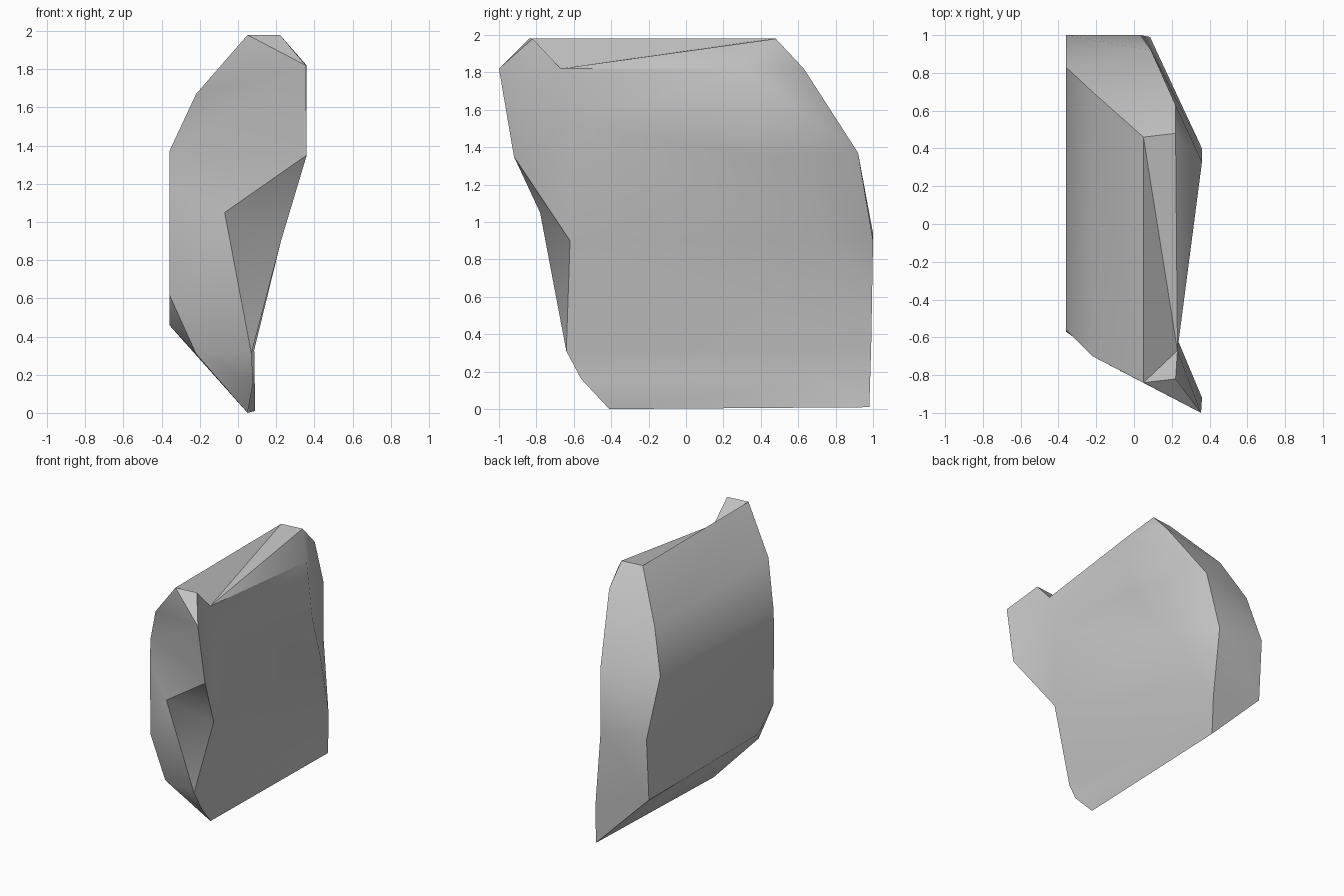
import bpy, bmesh, math

if "Cube" in bpy.data.objects:
    bpy.data.objects.remove(bpy.data.objects["Cube"])

# Edge lines of the boulder, each running from top to bottom
left_back = [(.05, .46, 1.98), (-.22, .70, 1.67), (-.36, .83, 1.37),
             (-.36, 1, .94), (-.36, .97, .46), (.09, .98, .01)]
left_front = [(.05, -.84, 1.98), (-.22, -.70, 1.67), (-.36, -.56, 1.37),
              (-.36, -.57, 1.2), (-.36, -.56, .62), (-.36, -.37, .46), (.05, -.41, 0)]
back = [(.22, .48, 1.98), (.22, .63, 1.82), (.09, .92, 1.37),
        (.035, 1, .9), (.085, .99, .33), left_back[-1]]
right_back = [back[0], (.36, .33, 1.82), (.36, .40, 1.35), (.22, .70, .9), back[4]]
right_front = [(.23, -.67, 1.82), (.23, -.61, 1.53), (.225, -.62, .9),
               (.07, -.64, .31), (.08, -.56, .16), left_front[-1]]
lip = [(.22, -.82, 1.98), (.355, -1, 1.82), (.36, -.92, 1.35), right_front[2]]
dent = (-.07, -.78, 1.05)
chin = (-.22, -.58, .31)
notch = (.06, .72, .16)
front_right = lip[:3] + [dent] + right_front[3:]
front_left = left_front[:5] + [chin, left_front[-1]]

bm = bmesh.new()
verts = {}


def corner(p):
    """Return the shared corner at a point."""
    if p not in verts:
        verts[p] = bm.verts.new(p)
    return verts[p]


def tri(*points):
    """Add a triangle on shared corners, skipping collapsed ones."""
    if len(set(points)) == 3:
        bm.faces.new([corner(p) for p in points])


def strip(a, b):
    """Bridge two edge lines, always stepping to the higher next corner."""
    i = j = 0
    while i < len(a) - 1 or j < len(b) - 1:
        if j == len(b) - 1 or (i < len(a) - 1 and a[i + 1][2] >= b[j + 1][2]):
            tri(a[i], a[i + 1], b[j])
            i += 1
        else:
            tri(a[i], b[j + 1], b[j])
            j += 1


# Broad sides
strip(left_back, left_front)
strip(back, left_back)
strip(back[:5], right_back)
strip(right_back[1:] + [notch], right_front)
strip(front_left, front_right)
strip(lip, right_front[:3])

# Top
hub = right_front[0]
tri(left_front[0], left_back[0], hub)
tri(left_back[0], back[0], hub)
tri(back[0], right_back[1], hub)
tri(left_front[0], lip[0], hub)

# Front dent, lower front corner and underside notch
tri(lip[2], dent, right_front[2])
tri(dent, right_front[2], right_front[3])
tri(left_front[4], left_front[5], chin)
tri(left_front[5], left_front[6], chin)
tri(back[4], back[5], notch)
tri(back[5], notch, left_front[-1])

bmesh.ops.recalc_face_normals(bm, faces=bm.faces)
mesh = bpy.data.meshes.new("boulder")
bm.to_mesh(mesh)
bm.free()
boulder = bpy.data.objects.new("boulder", mesh)
bpy.context.collection.objects.link(boulder)

stone = bpy.data.materials.new("grey stone")
stone.diffuse_color = (.54, .54, .54, 1)
stone.use_nodes = True
stone.node_tree.nodes["Principled BSDF"].inputs["Base Color"].default_value = stone.diffuse_color
mesh.materials.append(stone)

bpy.context.view_layer.objects.active = boulder
boulder.select_set(True)
bpy.ops.object.shade_smooth_by_angle(angle=math.radians(38))
